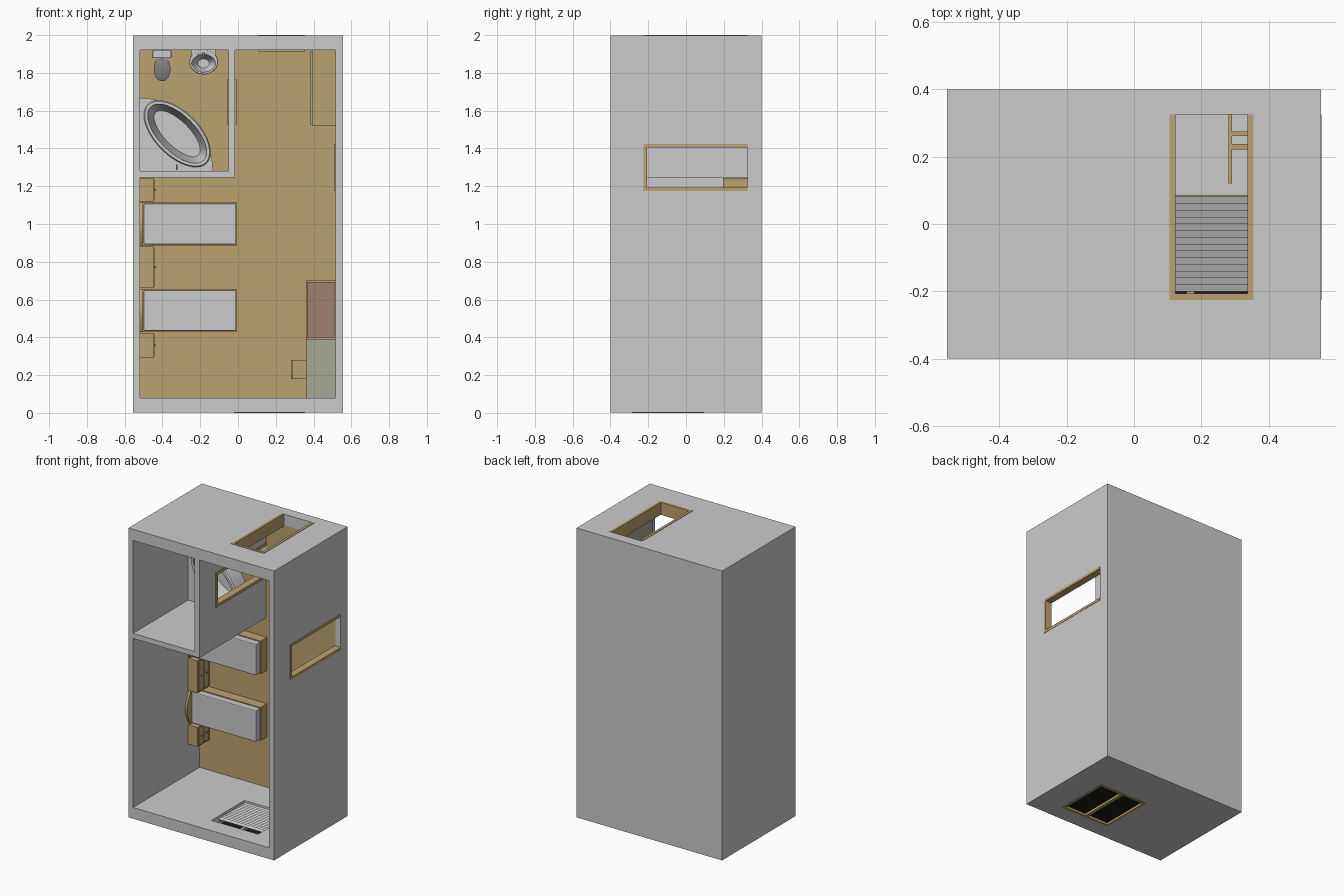
import bpy, bmesh, math
from mathutils import Matrix, Vector

if "Cube" in bpy.data.objects:
    bpy.data.objects.remove(bpy.data.objects["Cube"])

FLOOR = 0.325          # room lies on its back: its "up" is -y


def mat(name, c):
    m = bpy.data.materials.new(name)
    m.diffuse_color = (*c, 1)
    m.use_nodes = True
    m.node_tree.nodes["Principled BSDF"].inputs["Base Color"].default_value = m.diffuse_color
    return m


WOOD = mat("wood", (0.50, 0.36, 0.16))
GLASS = mat("dark_glass", (0.01, 0.01, 0.01))
GREEN = mat("pale_green", (0.38, 0.40, 0.29))
RED = mat("red_brown", (0.36, 0.22, 0.16))
DARK = mat("dark_grey", (0.22, 0.22, 0.22))


def finish(name, bm, m=None, smooth=False):
    bmesh.ops.recalc_face_normals(bm, faces=bm.faces[:])
    me = bpy.data.meshes.new(name)
    bm.to_mesh(me)
    bm.free()
    ob = bpy.data.objects.new(name, me)
    bpy.context.collection.objects.link(ob)
    if m:
        me.materials.append(m)
    if smooth:
        bpy.ops.object.select_all(action='DESELECT')
        bpy.context.view_layer.objects.active = ob
        ob.select_set(True)
        bpy.ops.object.shade_smooth_by_angle(angle=math.radians(35))
    return ob


def box(name, x0, x1, y0, y1, z0, z1, m=None, bevel=0):
    bm = bmesh.new()
    mx = Matrix.Translation(((x0 + x1) / 2, (y0 + y1) / 2, (z0 + z1) / 2)) @ \
        Matrix.Diagonal((x1 - x0, y1 - y0, z1 - z0, 1))
    bmesh.ops.create_cube(bm, size=1, matrix=mx)
    if bevel:
        bmesh.ops.bevel(bm, geom=bm.edges[:], offset=bevel, segments=2, profile=0.5, affect='EDGES')
    return finish(name, bm, m)


def loft(name, cx, cz, rings, rot=0, m=None, n=40):
    """Stack of ellipses (half width, half length, y) capped at both ends."""
    bm = bmesh.new()
    loops = []
    for a, b, y in rings:
        loop = []
        for i in range(n):
            t = 2 * math.pi * i / n
            u, v = a * math.cos(t), b * math.sin(t)
            loop.append(bm.verts.new((cx + u * math.cos(rot) - v * math.sin(rot), y,
                                      cz + u * math.sin(rot) + v * math.cos(rot))))
        loops.append(loop)
    for p, q in zip(loops, loops[1:]):
        for i in range(n):
            bm.faces.new((p[i], p[(i + 1) % n], q[(i + 1) % n], q[i]))
    bm.faces.new(loops[0])
    bm.faces.new(loops[-1])
    return finish(name, bm, m, True)


def prism(name, pts, offset, m=None):
    bm = bmesh.new()
    f = bm.faces.new([bm.verts.new(p) for p in pts])
    r = bmesh.ops.extrude_face_region(bm, geom=[f])
    bmesh.ops.translate(bm, vec=Vector(offset), verts=[v for v in r["geom"] if isinstance(v, bmesh.types.BMVert)])
    return finish(name, bm, m)


def cut(ob, cutter):
    mod = ob.modifiers.new("cut", 'BOOLEAN')
    mod.object, mod.operation, mod.solver = cutter, 'DIFFERENCE', 'EXACT'
    bpy.context.view_layer.objects.active = ob
    bpy.ops.object.modifier_apply(modifier=mod.name)
    bpy.data.objects.remove(cutter)


# shell with the two rooms and every opening cut out
shell = box("room_shell", -0.555, 0.555, -0.4, 0.4, 0.003, 1.997)
for c in [(-0.52, 0.515, -0.5, FLOOR + 0.01, 0.08, 1.245),
          (-0.015, 0.515, -0.5, FLOOR + 0.01, 1.2, 1.92),
          (-0.52, -0.05, -0.5, FLOOR + 0.01, 1.28, 1.92),
          (0.115, 0.345, -0.215, FLOOR, 1.85, 2.1),
          (0.45, 0.6, -0.215, FLOOR, 1.185, 1.415),
          (-0.1, 0.05, -0.215, FLOOR, 1.535, 1.755),
          (-0.01, 0.345, -0.275, 0.085, -0.1, 0.15)]:
    cut(shell, box("cutter", *c))

# wooden floors
box("bedroom_floor", -0.52, 0.515, FLOOR, FLOOR + 0.01, 0.08, 1.245, WOOD)
box("hall_floor", -0.015, 0.515, FLOOR, FLOOR + 0.01, 1.245, 1.92, WOOD)
box("bathroom_floor", -0.52, -0.05, FLOOR, FLOOR + 0.01, 1.28, 1.92, WOOD)


def door_frame(name, axis, a0, a1, d0, d1):
    """Two jambs and a head; a = across the opening, d = through the wall."""
    t = 0.018
    for i, (p, q, y0, y1) in enumerate([(a0, a0 + t, -0.225, FLOOR), (a1 - t, a1, -0.225, FLOOR),
                                        (a0 + t, a1 - t, -0.225, -0.225 + t)]):
        b = (p, q, y0, y1, d0, d1) if axis == 'z' else (d0, d1, y0, y1, p, q)
        box(f"{name}_{i}", *b, WOOD)


door_frame("entry_frame", 'z', 0.105, 0.355, 1.914, 2.0)
door_frame("side_frame", 'x', 1.176, 1.424, 0.509, 0.557)
door_frame("bathroom_frame", 'x', 1.526, 1.764, -0.057, -0.009)

# window frame, mullion, glass and overlapping blind slats
for i, b in enumerate([(-0.02, 0.355, -0.285, -0.268), (-0.02, 0.355, 0.078, 0.095),
                       (-0.02, -0.003, -0.268, 0.078), (0.338, 0.355, -0.268, 0.078),
                       (0.156, 0.179, -0.268, 0.078)]):
    box(f"window_frame_{i}", *b, 0.0, 0.04, WOOD)
box("window_glass", -0.003, 0.338, -0.268, 0.078, 0.015, 0.022, GLASS)
for i in range(14):
    y = -0.2 + i * 0.02
    prism(f"blind_slat_{i}", [(-0.006, y, 0.058), (0.341, y, 0.058), (0.341, y + 0.021, 0.066),
                              (-0.006, y + 0.021, 0.066)], (0, 0, 0.002))

# beds with arched headboards
for k, zc in enumerate((0.542, 1.0)):
    h = 0.114
    box(f"bed_base_{k}", -0.505, -0.005, 0.255, FLOOR, zc - h, zc + h, WOOD)
    box(f"mattress_{k}", -0.5, -0.01, 0.21, 0.26, zc - h + 0.006, zc + h - 0.006, None, 0.006)
    arc = [(-0.518, 0.205 - 0.04 * math.cos(math.pi / 2 * s / 10), zc + h * s / 10) for s in range(-10, 11)]
    prism(f"headboard_{k}", [(-0.518, FLOOR, zc - h)] + arc + [(-0.518, FLOOR, zc + h)], (0.015, 0, 0), WOOD)

# nightstands with two drawers and knobs
for k, (z0, z1) in enumerate([(0.29, 0.424), (0.66, 0.882), (1.118, 1.243)]):
    box(f"nightstand_{k}", -0.518, -0.446, 0.195, FLOOR, z0, z1, WOOD)
    for j, y in enumerate((0.205, 0.262)):
        box(f"drawer_{k}_{j}", -0.447, -0.441, y, y + 0.047, z0 + 0.008, z1 - 0.008, WOOD)
        zc = (z0 + z1) / 2
        box(f"knob_{k}_{j}", -0.442, -0.434, y + 0.02, y + 0.028, zc - 0.004, zc + 0.004, DARK)

# corner bath
R = 0.387
tub = prism("corner_bath", [(-0.52, 0.2, 1.28)] + [
    (-0.52 + R * math.cos(math.pi / 2 * i / 24), 0.2, 1.28 + R * math.sin(math.pi / 2 * i / 24))
    for i in range(25)], (0, FLOOR - 0.2, 0))
rot = -math.pi / 4
cut(tub, loft("cutter", -0.322, 1.478, [(0.2, 0.098, 0.15), (0.2, 0.098, 0.2), (0.16, 0.066, 0.3)], rot))
rim = loft("bath_rim", -0.322, 1.478, [(0.222, 0.118, 0.202), (0.215, 0.112, 0.19), (0.205, 0.104, 0.19)], rot)
cut(rim, loft("cutter", -0.322, 1.478, [(0.198, 0.096, 0.15), (0.198, 0.096, 0.25)], rot))
box("bath_tap", -0.329, -0.321, 0.165, 0.2, 1.285, 1.315, DARK)

# toilet
box("toilet_tank", -0.453, -0.352, 0.12, 0.24, 1.878, 1.92, None, 0.006)
loft("toilet_bowl", -0.402, 1.822, [(0.026, 0.045, FLOOR), (0.024, 0.042, 0.28), (0.042, 0.062, 0.225),
                                    (0.044, 0.064, 0.208)])
loft("toilet_seat", -0.402, 1.818, [(0.044, 0.062, 0.207), (0.044, 0.062, 0.2), (0.038, 0.056, 0.196)], 0, DARK)
box("toilet_neck", -0.43, -0.374, 0.215, FLOOR, 1.86, 1.92)

# wash basin with pedestal and tap
sink = loft("wash_basin", -0.182, 1.858, [(0.03, 0.03, 0.22), (0.066, 0.058, 0.175), (0.076, 0.066, 0.135),
                                          (0.074, 0.064, 0.13)])
cut(sink, loft("cutter", -0.182, 1.85, [(0.066, 0.048, 0.12), (0.062, 0.046, 0.135), (0.03, 0.024, 0.185)]))
box("basin_back", -0.245, -0.12, 0.131, 0.17, 1.898, 1.92)
loft("basin_pedestal", -0.182, 1.875, [(0.03, 0.03, FLOOR), (0.022, 0.022, 0.28), (0.026, 0.026, 0.2)])
box("basin_tap", -0.187, -0.177, 0.105, 0.135, 1.878, 1.908, DARK)

# wardrobe with pale sliding doors
box("wardrobe", 0.391, 0.515, -0.2, FLOOR, 1.52, 1.92, WOOD)
for i, z in enumerate((1.525, 1.722)):
    box(f"wardrobe_door_{i}", 0.385, 0.391, -0.19, 0.315, z, z + 0.193, GREEN)

# desk
box("desk_top", 0.36, 0.515, 0.15, 0.165, 0.08, 0.39, GREEN)
for i, z in enumerate((0.08, 0.378)):
    box(f"desk_side_{i}", 0.365, 0.515, 0.165, FLOOR, z, z + 0.012, WOOD)

# luggage bench with red top
box("bench_body", 0.36, 0.515, 0.21, FLOOR, 0.392, 0.7, WOOD)
box("bench_top", 0.366, 0.51, 0.19, 0.212, 0.398, 0.694, RED)

# chair tucked under the desk
box("chair_back", 0.281, 0.291, 0.12, FLOOR, 0.18, 0.28, WOOD)
box("chair_seat", 0.291, 0.385, 0.222, 0.238, 0.18, 0.28, WOOD)
for i, z in enumerate((0.18, 0.268)):
    box(f"chair_leg_{i}", 0.373, 0.385, 0.238, FLOOR, z, z + 0.012, WOOD)
    box(f"chair_rail_{i}", 0.291, 0.373, 0.262, 0.274, z, z + 0.012, WOOD)
